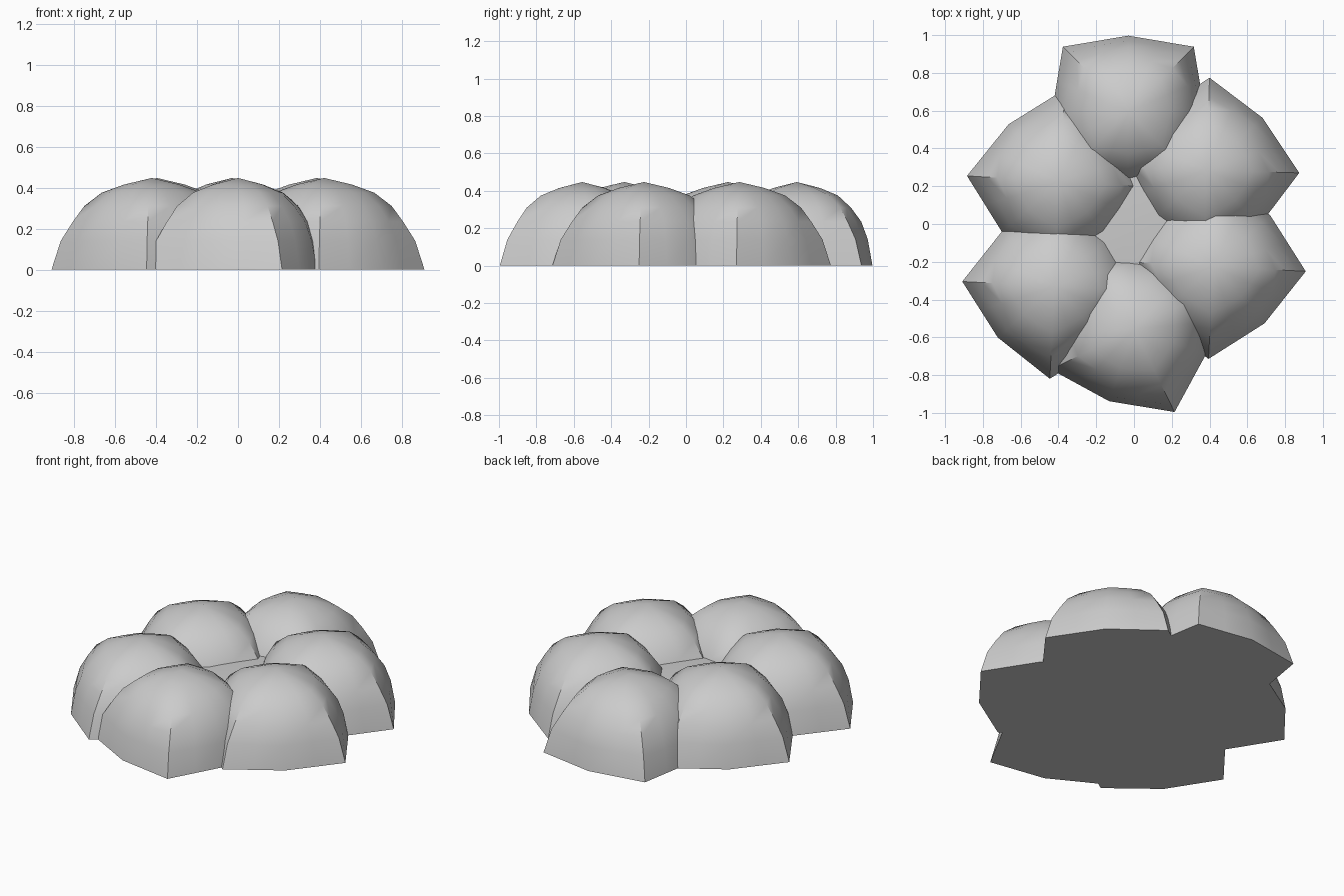
import bpy, bmesh
from math import cos, sin, pi, radians
from mathutils import Vector

if "Cube" in bpy.data.objects:
    bpy.data.objects.remove(bpy.data.objects["Cube"])

# Rings of one dome: height, radius at side middle, radius at corner, bulge between
RINGS = [(0.0, 0.405, 0.49, 1.0), (0.14, 0.38, 0.445, 1.01), (0.235, 0.345, 0.385, 1.02),
         (0.31, 0.29, 0.33, 1.02), (0.375, 0.22, 0.245, 1.02), (0.415, 0.125, 0.135, 1.02)]


def make_dome(name, rings, top, x, y, angle):
    bm = bmesh.new()
    loops = []
    for z, mid, corner, bulge in rings:
        key = [Vector((cos(k * pi / 4), sin(k * pi / 4), 0)) * (corner if k % 2 else mid)
               for k in range(8)]
        pts = []
        for k in range(8):
            pts += [key[k], (key[k] + key[(k + 1) % 8]) / 2 * bulge]
        loops.append([bm.verts.new((p.x, p.y, z)) for p in pts])
    n = len(loops[0])
    for a, b in zip(loops, loops[1:]):
        for i in range(n):
            j = (i + 1) % n
            bm.faces.new((a[i], a[j], b[j], b[i]))
    peak = bm.verts.new((0, 0, top))
    for i in range(n):
        bm.faces.new((loops[-1][i], loops[-1][(i + 1) % n], peak))
    bm.faces.new(loops[0][::-1])
    mesh = bpy.data.meshes.new(name)
    bm.to_mesh(mesh)
    bm.free()
    ob = bpy.data.objects.new(name, mesh)
    bpy.context.collection.objects.link(ob)
    ob.location = (x, y, 0)
    ob.rotation_euler.z = radians(angle)
    bpy.ops.object.select_all(action='DESELECT')
    ob.select_set(True)
    bpy.context.view_layer.objects.active = ob
    bpy.ops.object.shade_smooth_by_angle(angle=radians(40))
    return ob


# Ring of six domes, each turned a little differently
for name, x, y, angle in [("dome_back", -0.03, 0.592, 0), ("dome_back_right", 0.385, 0.285, -46.7),
                          ("dome_front_right", 0.42, -0.225, 42), ("dome_front", 0.0, -0.555, -19),
                          ("dome_front_left", -0.42, -0.33, -48), ("dome_back_left", -0.395, 0.225, 41.5)]:
    make_dome(name, RINGS, 0.447, x, y, angle)

# Low filler in the middle of the ring
make_dome("centre_fill", [(0.0, 0.29, 0.29, 1.0), (0.22, 0.27, 0.27, 1.0)], 0.235, 0, 0.02, 0)
